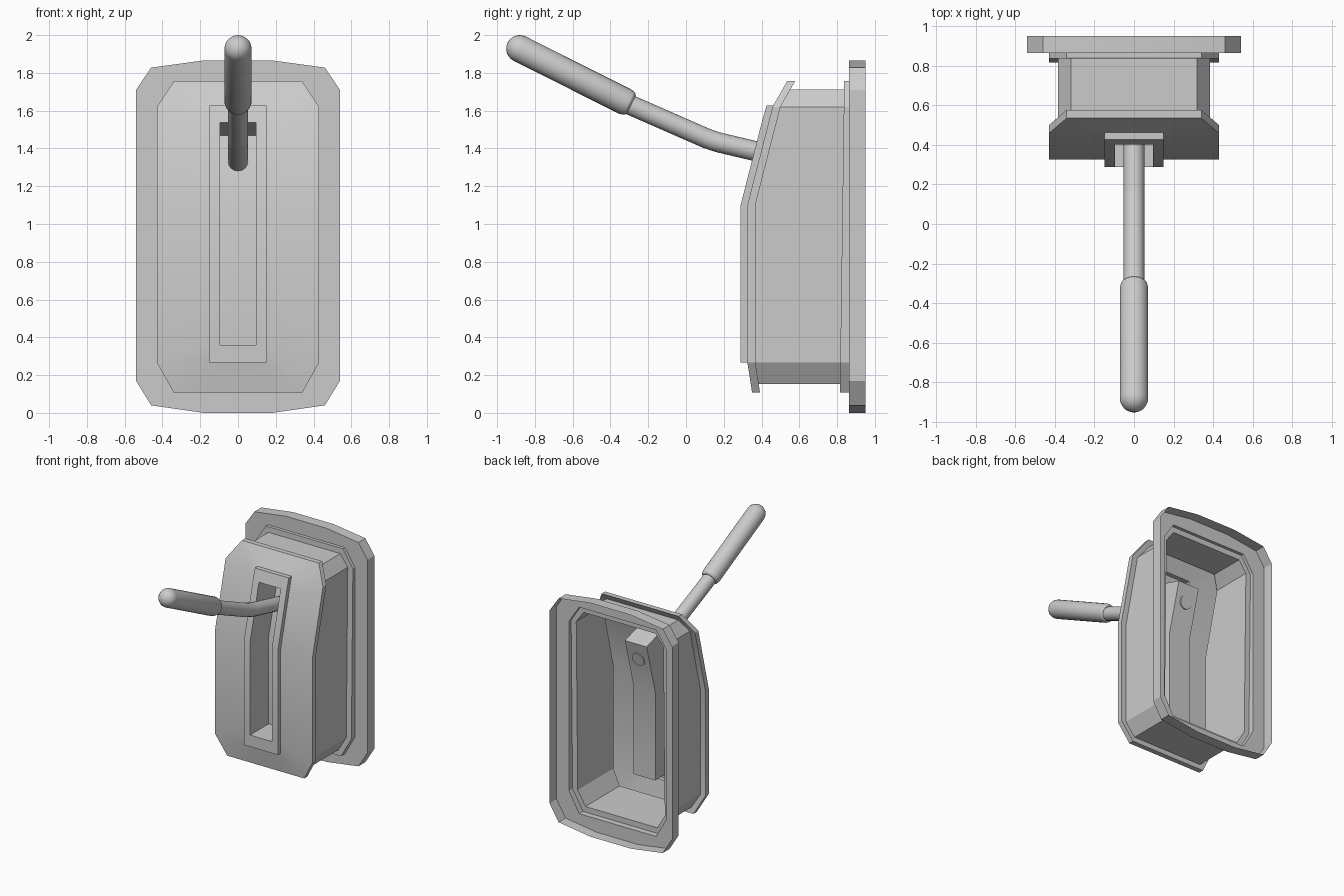
import bpy, bmesh, math
from mathutils import Vector

if "Cube" in bpy.data.objects:
    bpy.data.objects.remove(bpy.data.objects["Cube"])

# Front profile of the housing: (z, y) pairs, interpolated
PROFILE = [(0.107, 0.35), (0.267, 0.325), (1.10, 0.325), (1.62, 0.458), (1.756, 0.535)]


def front(z):
    for (z0, y0), (z1, y1) in zip(PROFILE, PROFILE[1:]):
        if z <= z1 or z1 == PROFILE[-1][0]:
            return y0 + (y1 - y0) * (z - z0) / (z1 - z0)


def finish(name, bm):
    bmesh.ops.recalc_face_normals(bm, faces=bm.faces)
    me = bpy.data.meshes.new(name)
    bm.to_mesh(me)
    bm.free()
    ob = bpy.data.objects.new(name, me)
    bpy.context.collection.objects.link(ob)
    return ob


def activate(ob):
    bpy.ops.object.select_all(action='DESELECT')
    ob.select_set(True)
    bpy.context.view_layer.objects.active = ob


# Mirrored outlines, each seven rows of (z, half width) from bottom to top
def octagon(k=0.0):
    return [(0.107 + k, 0.18), (0.107 + k, 0.34 - k / 2), (0.267, 0.43 - k), (1.10, 0.43 - k),
            (1.62, 0.43 - k), (1.756 - k, 0.34 - k / 2), (1.756 - k, 0.18)]


def slot(z0, z1, bend, w):
    return [(z0, w / 2), (z0, w), (z0 + 0.1, w), (bend, w), (z1 - 0.1, w), (z1, w), (z1, w / 2)]


FLANGE = [(0.0, 0.18), (0.04, 0.46), (0.17, 0.54), (1.10, 0.54),
          (1.71, 0.54), (1.828, 0.46), (1.866, 0.18)]


def rim_y(z):
    return 0.813 + 0.014 * z


def raised(z):
    return front(z) - 0.036


# The open-backed housing is one folded sheet: (outline, y as a function of z)
LOOPS = [
    (FLANGE, lambda z: 0.951),                             # flange wall, back edge
    (FLANGE, lambda z: 0.863),                             # flange front
    (octagon(), lambda z: 0.863),                          # rim step
    (octagon(), rim_y),
    (octagon(0.045), rim_y),                               # body walls
    (octagon(0.045), lambda z: front(z) + 0.042),
    (octagon(), lambda z: front(z) + 0.042),               # front plate
    (octagon(), front),
    (slot(0.267, 1.628, 1.10, 0.15), front),               # raised slot frame
    (slot(0.267, 1.628, 1.10, 0.15), raised),
    (slot(0.36, 1.538, 1.10, 0.096), raised),              # slot box
    (slot(0.36, 1.468, 1.065, 0.096), lambda z: 0.525 + 0.27 * max(0, z - 1.065)),
]
bm = bmesh.new()
prev = None
for rows, y in LOOPS:
    pts = [(w, z) for z, w in rows] + [(-w, z) for z, w in reversed(rows)]
    ring = [bm.verts.new((x, y(z), z)) for x, z in pts]
    if prev:
        for i in range(14):
            j = (i + 1) % 14
            bm.faces.new((prev[i], prev[j], ring[j], ring[i]))
    prev = ring
# Back of the slot box, in two flat pieces
bm.faces.new(prev[0:4] + prev[10:14])
bm.faces.new(prev[3:11])
housing = finish("lever_housing", bm)

# Bent lever rod
cu = bpy.data.curves.new("lever_rod", 'CURVE')
cu.dimensions = '3D'
cu.bevel_depth = 0.053
cu.bevel_resolution = 6
cu.use_fill_caps = True
path = [(-0.45, 1.70), (-0.29, 1.628), (0.10, 1.457), (0.14, 1.442), (0.18, 1.43), (0.605, 1.33)]
sp = cu.splines.new('POLY')
sp.points.add(len(path) - 1)
for p, (y, z) in zip(sp.points, path):
    p.co = (0, y, z, 1)
rod = bpy.data.objects.new("lever_rod", cu)
bpy.context.collection.objects.link(rod)
activate(rod)
bpy.ops.object.convert(target='MESH')
rod = bpy.context.object

# Rounded lever grip, turned around its axis
base, tip = Vector((0, -0.29, 1.632)), Vector((0, -0.88, 1.928))
length, r = (tip - base).length, 0.072
outline = [(0.0, 0.0), (0.055, 0.0), (0.066, 0.012), (r, 0.035)]
outline += [(r * math.cos(a * math.pi / 12), length + r * math.sin(a * math.pi / 12))
            for a in range(6)] + [(0.0, length + r)]
bm = bmesh.new()
vs = [bm.verts.new((x, 0, z)) for x, z in outline]
es = [bm.edges.new(e) for e in zip(vs, vs[1:])]
bmesh.ops.spin(bm, geom=vs + es, cent=(0, 0, 0), axis=(0, 0, 1), angle=2 * math.pi,
               steps=24, use_merge=False)
bmesh.ops.remove_doubles(bm, verts=bm.verts, dist=1e-4)
grip = finish("lever_grip", bm)
grip.rotation_euler = (tip - base).to_track_quat('Z', 'Y').to_euler()
grip.location = base

# Shading
for ob in (housing, rod, grip):
    activate(ob)
    bpy.ops.object.shade_smooth_by_angle(angle=math.radians(25))
